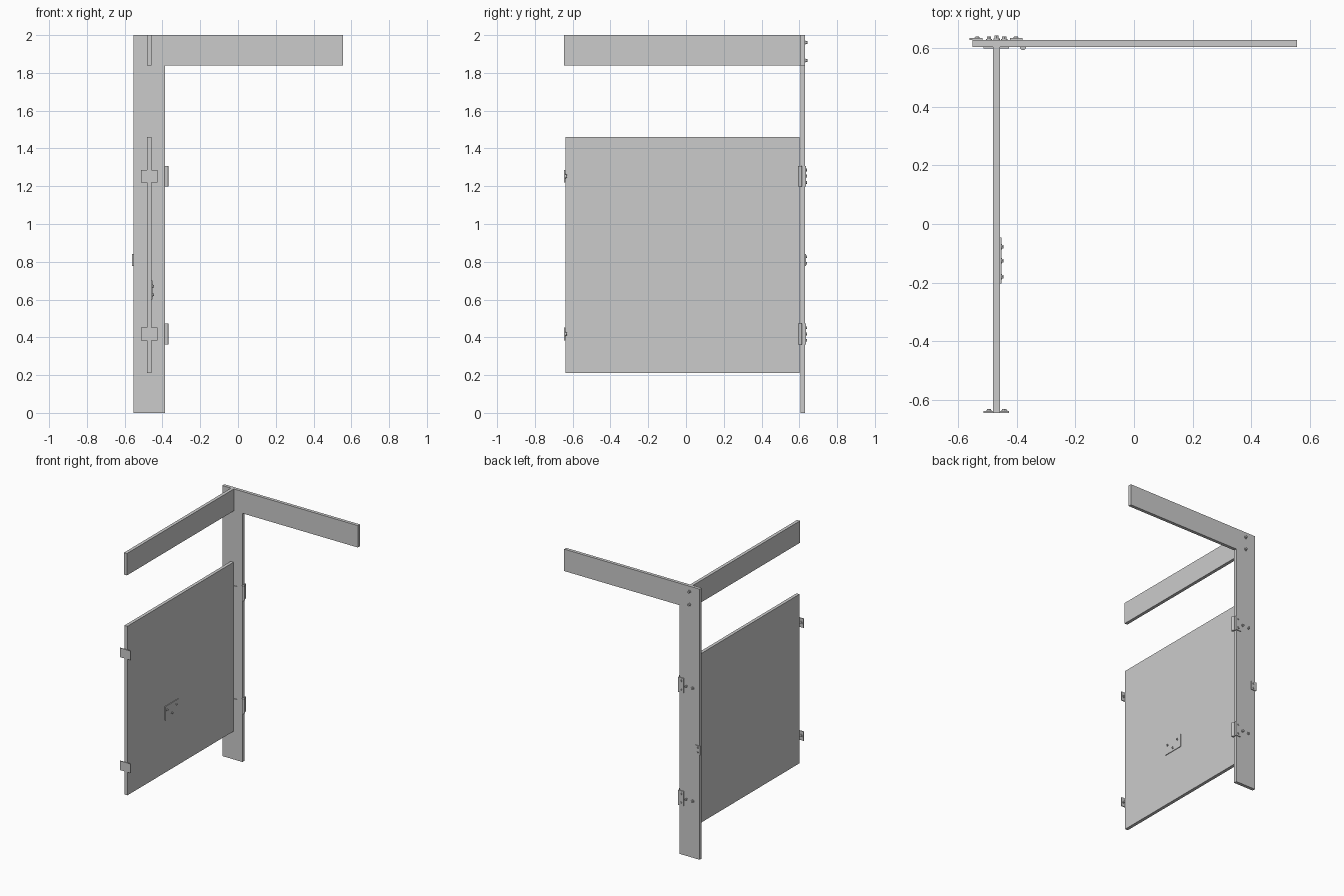
import bpy, bmesh, math
from mathutils import Vector

if "Cube" in bpy.data.objects:
    bpy.data.objects.remove(bpy.data.objects["Cube"])


def finish(name, bm):
    bmesh.ops.recalc_face_normals(bm, faces=bm.faces)
    me = bpy.data.meshes.new(name)
    bm.to_mesh(me)
    bm.free()
    ob = bpy.data.objects.new(name, me)
    bpy.context.collection.objects.link(ob)
    return ob


def box(name, x0, x1, y0, y1, z0, z1):
    bm = bmesh.new()
    bmesh.ops.create_cube(bm, size=1)
    for v in bm.verts:
        v.co = Vector((x1 if v.co.x > 0 else x0,
                       y1 if v.co.y > 0 else y0,
                       z1 if v.co.z > 0 else z0))
    return finish(name, bm)


def prism(name, pts, axis, a, b):
    """Extrude a 2D outline: axis 'y' takes (x, z) points, axis 'z' takes (x, y)."""
    bm = bmesh.new()
    place = (lambda p, t: (p[0], t, p[1])) if axis == 'y' else (lambda p, t: (p[0], p[1], t))
    f = bm.faces.new([bm.verts.new(place(p, a)) for p in pts])
    ext = bmesh.ops.extrude_face_region(bm, geom=[f])['geom']
    d = Vector((0, b - a, 0) if axis == 'y' else (0, 0, b - a))
    bmesh.ops.translate(bm, vec=d, verts=[v for v in ext if isinstance(v, bmesh.types.BMVert)])
    return finish(name, bm)


def cylinder(bm, base, direction, radius, height, sides):
    d = Vector(direction)
    rot = d.to_track_quat('Z', 'Y').to_matrix().to_4x4()
    rot.translation = Vector(base) + d * height / 2
    bmesh.ops.create_cone(bm, cap_ends=True, segments=sides, radius1=radius,
                          radius2=radius, depth=height, matrix=rot)


def bolt(name, base, direction, r=0.008, h=0.008):
    bm = bmesh.new()
    cylinder(bm, base, direction, r * 1.35, h * 0.3, 16)
    cylinder(bm, Vector(base) + Vector(direction) * h * 0.3, direction, r, h * 0.7, 6)
    return finish(name, bm)


BACK, FRONT = 0.629, 0.605      # faces of the door frame
XL, XR, X0 = -0.552, -0.387, -0.469

# L-shaped frame: post and header in one board
prism('frame_post_and_header',
      [(XL, 0), (XR, 0), (XR, 1.838), (0.556, 1.838), (0.556, 2), (XL, 2)], 'y', FRONT, BACK)

# Side partition and top rail
box('side_panel', -0.481, -0.457, -0.639, 0.601, 0.21, 1.46)
box('top_rail', -0.481, -0.457, -0.645, FRONT, 1.838, 2)
for z in (1.865, 1.96):
    bolt('rail_bolt', (X0, BACK, z), (0, 1, 0), 0.008, 0.015)

for zc in (0.418, 1.253):
    # Panel end plates with bolts
    box('front_wall_plate', -0.514, -0.426, -0.645, -0.639, zc - 0.034, zc + 0.034)
    box('post_plate', -0.514, -0.426, 0.600, FRONT, zc - 0.034, zc + 0.034)
    for x in (X0 - 0.026, X0 + 0.026):
        bolt('plate_bolt', (x, -0.639, zc), (0, 1, 0))
        bolt('post_bolt', (x, BACK, zc), (0, 1, 0), 0.008, 0.011)
    # Hinge: angled leaf round the post edge plus a barrel
    prism('hinge_leaf', [(-0.424, BACK), (XR, BACK), (XR, FRONT), (-0.381, FRONT),
                         (-0.381, 0.635), (-0.424, 0.635)], 'z', zc - 0.055, zc + 0.055)
    bm = bmesh.new()
    cylinder(bm, (-0.379, 0.604, zc - 0.055), (0, 0, 1), 0.0105, 0.11, 20)
    ob = finish('hinge_barrel', bm)
    bpy.context.view_layer.objects.active = ob
    ob.select_set(True)
    bpy.ops.object.shade_smooth_by_angle()
    ob.select_set(False)
    for dz in (-0.033, 0.033):
        bolt('hinge_screw', (-0.403, 0.635, zc + dz), (0, 1, 0), 0.007, 0.005)

# Latch keeper on the free post edge
box('keeper_plate', -0.561, -0.518, BACK, 0.635, 0.777, 0.842)
for z in (0.793, 0.827):
    bolt('keeper_screw', (-0.536, 0.635, z), (0, 1, 0), 0.007, 0.005)

# Small mounting plate on the side panel
box('mounting_plate', -0.457, -0.452, -0.204, -0.046, 0.6, 0.7)
for y, z in ((-0.18, 0.67), (-0.125, 0.625), (-0.077, 0.67)):
    bolt('mounting_screw', (-0.452, y, z), (1, 0, 0), 0.007, 0.007)
